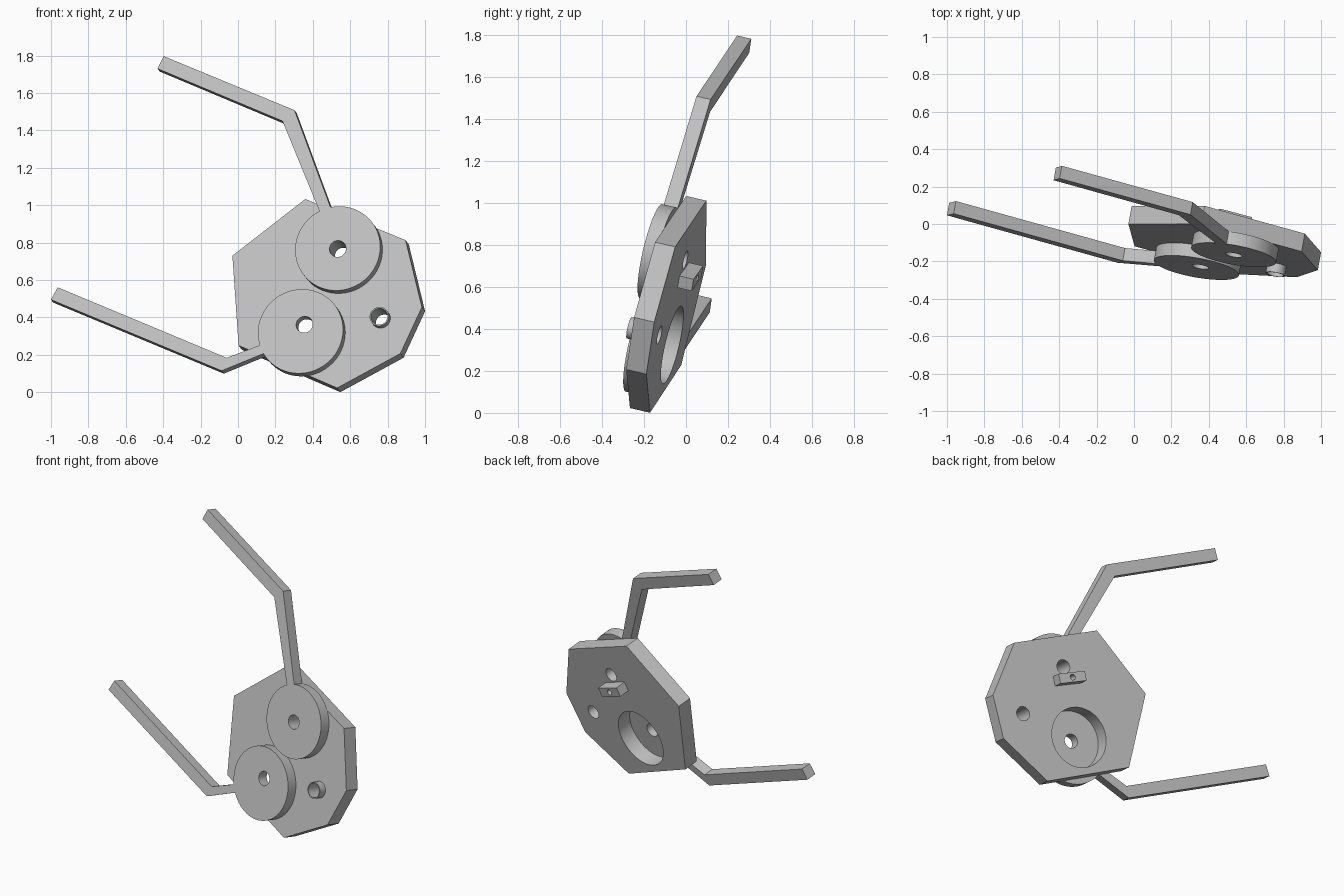
import bpy, bmesh, math
from mathutils import Vector

cube = bpy.data.objects.get("Cube")
if cube:
    bpy.data.objects.remove(cube)

# Tilted working plane: y = SX * x + SZ * z + Y0 is the front face of the plate
SX, SZ, Y0 = -0.18, 0.235, -0.177
BACK = Vector((-SX, 1, -SZ)).normalized()
U = Vector((1, SX, 0)).normalized()
V = U.cross(BACK)
PLATE, LAYER = 0.1, 0.07

grey = bpy.data.materials.new("plain grey")
grey.use_nodes = True
colour = (0.53, 0.53, 0.53, 1)
grey.diffuse_color = colour
grey.node_tree.nodes["Principled BSDF"].inputs["Base Color"].default_value = colour


def on_plane(x, z, depth=0):
    """Point seen at (x, z) on the layer raised by depth in front of the plate."""
    y = SX * x + SZ * z + Y0 - depth / BACK.y
    return Vector((x, y, z))


def prism(name, front, thickness):
    """Extrude a front outline backwards along the plate normal."""
    bm = bmesh.new()
    face = bm.faces.new([bm.verts.new(p) for p in front])
    out = bmesh.ops.extrude_face_region(bm, geom=[face])
    moved = [e for e in out["geom"] if isinstance(e, bmesh.types.BMVert)]
    bmesh.ops.translate(bm, vec=BACK * thickness, verts=moved)
    bmesh.ops.recalc_face_normals(bm, faces=bm.faces)
    mesh = bpy.data.meshes.new(name)
    bm.to_mesh(mesh)
    bm.free()
    mesh.materials.append(grey)
    obj = bpy.data.objects.new(name, mesh)
    bpy.context.collection.objects.link(obj)
    return obj


def outline(points, depth=0):
    return [on_plane(x, z, depth) for x, z in points]


def cylinder(name, centre, radius, thickness, sides=64):
    ring = [centre + radius * (U * math.cos(a) + V * math.sin(a))
            for a in (2 * math.pi * i / sides for i in range(sides))]
    return prism(name, ring, thickness)


def drill(obj, centre, radius, start=-0.05, length=0.4):
    """Cut a round hole along the plate normal."""
    cutter = cylinder("cutter", centre + BACK * start, radius, length)
    cutter.hide_render = True
    mod = obj.modifiers.new("hole", "BOOLEAN")
    mod.operation, mod.solver, mod.object = "DIFFERENCE", "EXACT", cutter
    bpy.context.view_layer.objects.active = obj
    bpy.ops.object.modifier_apply(modifier=mod.name)
    bpy.data.objects.remove(cutter)


# Hole axes, given on the front layer
upper_axis = on_plane(0.533, 0.767, LAYER)
lower_axis = on_plane(0.355, 0.362, LAYER)
boss_axis = on_plane(0.755, 0.405, 0.05)
HOLE = 0.045

# Seven-sided base plate with two small holes and one large opening
plate = prism("base_plate", outline([
    (-0.03, 0.73), (0.36, 1.033), (0.896, 0.813), (0.983, 0.455),
    (0.868, 0.207), (0.53, 0.023), (0.003, 0.25)]), PLATE)
drill(plate, upper_axis, HOLE)
drill(plate, boss_axis, HOLE)
drill(plate, lower_axis, 0.19)

# Discs, the lower one with an off-centre hole
upper_disc = cylinder("upper_disc", on_plane(0.533, 0.769, LAYER), 0.231, LAYER, 96)
drill(upper_disc, upper_axis, HOLE)
lower_disc = cylinder("lower_disc", on_plane(0.334, 0.326, LAYER), 0.231, LAYER, 96)
drill(lower_disc, lower_axis, HOLE)

# Thin raised collar around the side hole
collar = cylinder("collar", boss_axis, 0.052, 0.05)
drill(collar, boss_axis, HOLE)

# Bent arms in the same layer as the discs
upper_arm = prism("upper_arm", outline([
    (-0.398, 1.797), (0.302, 1.508), (0.494, 0.99), (0.52, 0.92),
    (0.455, 0.92), (0.238, 1.45), (-0.43, 1.73)], LAYER), LAYER)
lower_arm = prism("lower_arm", outline([
    (-0.964, 0.561), (-0.06, 0.184), (0.18, 0.276),
    (0.2, 0.233), (-0.088, 0.115), (-1.0, 0.495)], LAYER), LAYER)

# Small block on the back with a pin hole
block = prism("back_block", outline([
    (0.62, 0.652), (0.45, 0.716), (0.427, 0.66), (0.597, 0.596)], -PLATE), LAYER)
drill(block, on_plane(0.523, 0.656, -PLATE), 0.018, 0.01, 0.1)

# Smooth round walls, keep hard edges
parts = [plate, upper_disc, lower_disc, collar, upper_arm, lower_arm, block]
for part in parts:
    part.select_set(True)
bpy.context.view_layer.objects.active = plate
bpy.ops.object.shade_smooth_by_angle(angle=math.radians(30))
